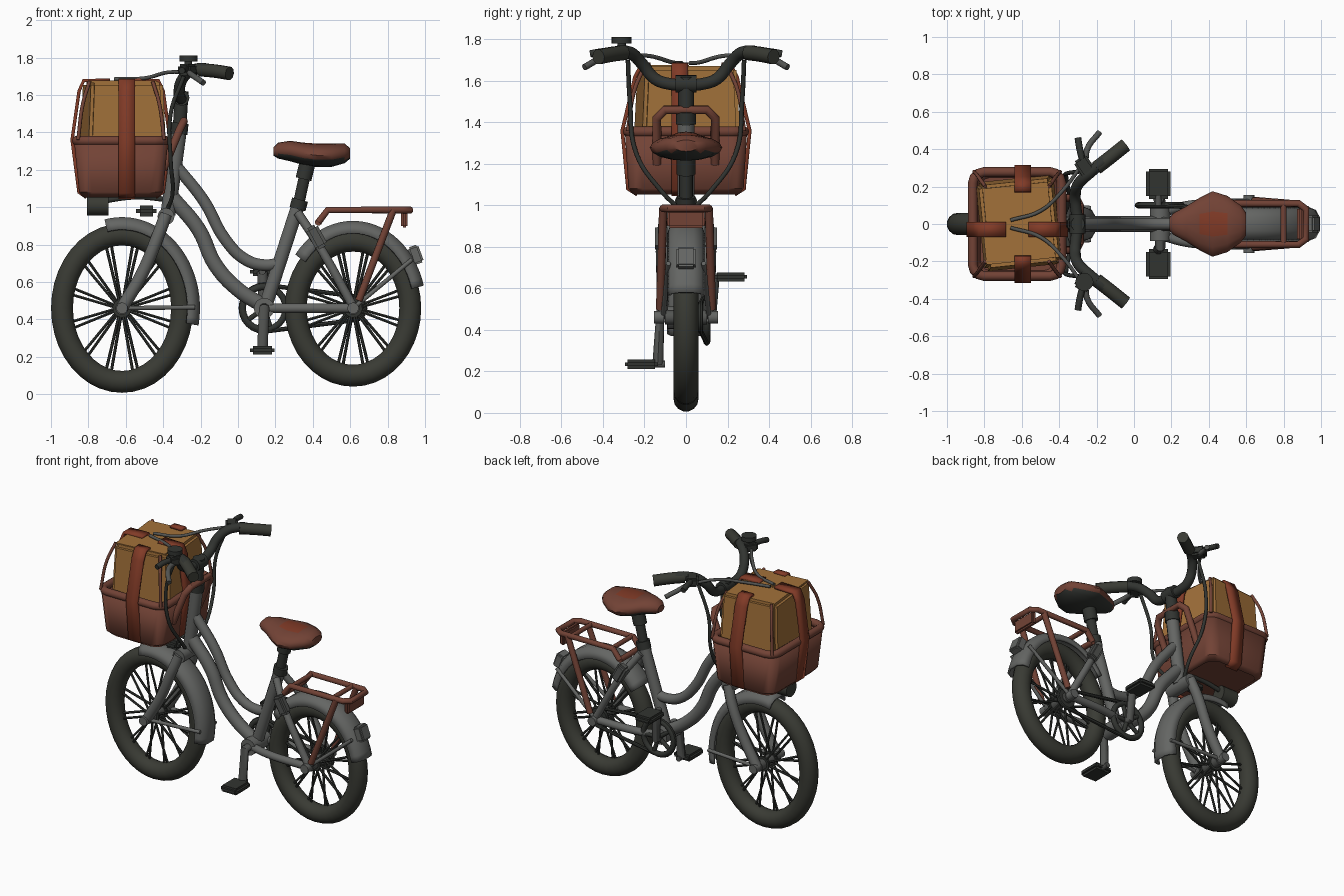
import bpy, bmesh
from math import sin, cos, pi, radians
from mathutils import Vector, Matrix

cube = bpy.data.objects.get("Cube")
if cube:
    bpy.data.objects.remove(cube, do_unlink=True)
parts = []


def material(name, rgb):
    m = bpy.data.materials.new(name)
    m.use_nodes = True
    m.diffuse_color = (*rgb, 1)
    m.node_tree.nodes["Principled BSDF"].inputs["Base Color"].default_value = (*rgb, 1)
    return m


RUBBER = material("dark rubber", (0.041, 0.043, 0.034))
BLACK = material("black metal", (0.031, 0.034, 0.03))
FRAME = material("grey paint", (0.128, 0.132, 0.126))
STEEL = material("dull steel", (0.085, 0.088, 0.083))
LEATHER = material("brown leather", (0.168, 0.055, 0.036))
STRAP = material("red brown strap", (0.22, 0.043, 0.02))
CARD = material("cardboard", (0.36, 0.165, 0.042))


def finish(name, bm, mat):
    bmesh.ops.recalc_face_normals(bm, faces=bm.faces)
    mesh = bpy.data.meshes.new(name)
    bm.to_mesh(mesh)
    bm.free()
    mesh.materials.append(mat)
    ob = bpy.data.objects.new(name, mesh)
    bpy.context.collection.objects.link(ob)
    parts.append(ob)
    return ob


def tube(name, pts, r, mat, closed=False, smooth=True, sides=3):
    """Round tube along a path."""
    cu = bpy.data.curves.new(name, "CURVE")
    cu.dimensions = "3D"
    cu.bevel_depth, cu.bevel_resolution, cu.resolution_u = r, sides, 6
    cu.use_fill_caps = True
    sp = cu.splines.new("BEZIER" if smooth else "POLY")
    if smooth:
        sp.bezier_points.add(len(pts) - 1)
        for p, co in zip(sp.bezier_points, pts):
            p.co = co
            p.handle_left_type = p.handle_right_type = "AUTO"
    else:
        sp.points.add(len(pts) - 1)
        for p, co in zip(sp.points, pts):
            p.co = (*co, 1)
    sp.use_cyclic_u = closed
    cu.materials.append(mat)
    ob = bpy.data.objects.new(name, cu)
    bpy.context.collection.objects.link(ob)
    bpy.ops.object.select_all(action="DESELECT")
    ob.select_set(True)
    bpy.context.view_layer.objects.active = ob
    bpy.ops.object.convert(target="MESH")
    parts.append(bpy.context.view_layer.objects.active)


def box(name, loc, size, mat, bevel=0.01, top=1.0, turn=0, tilt=0):
    """Bevelled box; top scales its upper face."""
    bm = bmesh.new()
    bmesh.ops.create_cube(bm, size=1)
    for v in bm.verts:
        k = top if v.co.z > 0 else 1
        v.co = Vector((v.co.x * size[0] * k, v.co.y * size[1] * k, v.co.z * size[2]))
    bmesh.ops.bevel(bm, geom=bm.edges[:], offset=bevel, segments=2, affect="EDGES")
    bm.transform(Matrix.Translation(loc) @ Matrix.Rotation(turn, 4, "Z") @ Matrix.Rotation(tilt, 4, "Y"))
    return finish(name, bm, mat)


def disc(name, loc, r, depth, mat, axis="Y"):
    bm = bmesh.new()
    bmesh.ops.create_cone(bm, cap_ends=True, segments=20, radius1=r, radius2=r, depth=depth)
    turn = {"X": Matrix.Rotation(pi / 2, 4, "Y"), "Y": Matrix.Rotation(pi / 2, 4, "X"), "Z": Matrix()}[axis]
    bm.transform(Matrix.Translation(loc) @ turn)
    return finish(name, bm, mat)


def loft(name, rings, mat, closed=True, cap=True):
    """Skin a row of matching point rings."""
    bm = bmesh.new()
    rows = [[bm.verts.new(p) for p in ring] for ring in rings]
    n = len(rows[0])
    for a, b in zip(rows, rows[1:]):
        for i in range(n if closed else n - 1):
            j = (i + 1) % n
            bm.faces.new((a[i], a[j], b[j], b[i]))
    if cap:
        bm.faces.new(rows[0])
        bm.faces.new(rows[-1])
    return finish(name, bm, mat)


def thicken(ob, t):
    mod = ob.modifiers.new("thickness", "SOLIDIFY")
    mod.thickness, mod.offset = t, 0


def oval(cx, cz, rx, rz, y=0, n=40):
    return [(cx + rx * cos(2 * pi * i / n), y, cz + rz * sin(2 * pi * i / n)) for i in range(n)]


def wheel(name, cx, cz, rx, rz):
    tube(name + "_tyre", oval(cx, cz, rx - 0.059, rz - 0.059), 0.06, RUBBER, True, False, 5)
    tube(name + "_rim", oval(cx, cz, rx - 0.1, rz - 0.1), 0.018, BLACK, True, False)
    disc(name + "_hub", (cx, 0, cz), 0.035, 0.2, STEEL)
    for s in (-1, 1):
        disc(name + "_flange", (cx, s * 0.045, cz), 0.05, 0.015, BLACK)
        disc(name + "_axle_nut", (cx, s * 0.13, cz), 0.03, 0.05, FRAME)
        for i in range(12):
            a = 2 * pi * (i + s * 0.25) / 12
            b = a + s * 0.08
            tube(name + "_spoke", [(cx + 0.04 * cos(a), s * 0.04, cz + 0.04 * sin(a)),
                 (cx + (rx - 0.1) * cos(b), 0, cz + (rz - 0.1) * sin(b))], 0.008, BLACK, False, False, 1)


def fender(name, cx, cz, rx, rz, a0, a1):
    rings = []
    for i in range(25):
        a = radians(a0 + (a1 - a0) * i / 24)
        rings.append([(cx + (rx - d) * cos(a), y, cz + (rz - d) * sin(a)) for y, d in
                      ((-0.085, 0.06), (-0.07, 0.02), (-0.035, 0), (0.035, 0), (0.07, 0.02), (0.085, 0.06))])
    thicken(loft(name, rings, FRAME, False, False), 0.014)


# Wheels and fenders
FX, RX, HZ = -0.62, 0.615, 0.46
wheel("front_wheel", FX, HZ, 0.38, 0.453)
wheel("rear_wheel", RX, HZ, 0.365, 0.42)
fender("front_fender", FX, HZ, 0.41, 0.48, -11, 103)
fender("rear_fender", RX, HZ, 0.385, 0.46, 15, 142)
box("tail_reflector", (0.95, 0, 0.745), (0.06, 0.09, 0.1), FRAME, tilt=-0.35)

# Frame
tube("head_tube", [(-0.315, 0, 1.4), (-0.375, 0, 0.96)], 0.042, FRAME, smooth=False)
tube("steerer", [(-0.3, 0, 1.62), (-0.315, 0, 1.39)], 0.038, BLACK, smooth=False)
tube("headset", [(-0.31, 0, 1.45), (-0.316, 0, 1.39)], 0.048, BLACK, smooth=False)
tube("top_tube", [(-0.33, 0, 1.22), (-0.18, 0, 1.03), (-0.07, 0, 0.83), (0.04, 0, 0.72),
                  (0.14, 0, 0.69), (0.23, 0, 0.7)], 0.033, FRAME)
tube("down_tube", [(-0.35, 0, 1.05), (-0.21, 0, 0.88), (-0.12, 0, 0.69), (0, 0, 0.56), (0.14, 0, 0.47)], 0.042, FRAME)
tube("seat_tube", [(0.14, 0, 0.45), (0.325, 0, 1.02)], 0.038, FRAME, smooth=False)
tube("seat_post", [(0.32, 0, 1.0), (0.375, 0, 1.25)], 0.032, BLACK, smooth=False)
tube("seat_clamp", [(0.318, 0, 0.99), (0.332, 0, 1.04)], 0.046, BLACK, smooth=False)
tube("upper_post", [(0.35, 0, 1.15), (0.375, 0, 1.25)], 0.045, BLACK, smooth=False)
disc("bottom_bracket", (0.14, 0, 0.46), 0.055, 0.18, FRAME)
disc("crown", (-0.385, 0, 0.95), 0.045, 0.2, FRAME)
for s in (-1, 1):
    tube("fork_leg", [(-0.385, s * 0.09, 0.96), (-0.43, s * 0.11, 0.84), (-0.51, s * 0.11, 0.65),
                      (FX, s * 0.11, HZ)], 0.034, FRAME)
    tube("seat_stay", [(0.32, s * 0.04, 0.97), (0.43, s * 0.1, 0.8), (RX, s * 0.11, 0.47)], 0.024, FRAME)
    tube("chain_stay", [(0.14, s * 0.06, 0.46), (0.3, s * 0.1, 0.46), (RX, s * 0.11, HZ)], 0.026, FRAME)
    tube("front_fender_strut", [(FX, s * 0.11, HZ), (-0.23, s * 0.085, 0.465)], 0.012, FRAME, smooth=False)
    tube("rear_fender_strut", [(RX, s * 0.11, HZ), (0.93, s * 0.085, 0.72)], 0.012, FRAME, smooth=False)
    box("wheel_lock", (0.42, s * 0.12, 0.84), (0.07, 0.06, 0.13), STEEL, 0.015, tilt=-0.5)
box("front_brake", (-0.49, 0, 0.98), (0.11, 0.09, 0.06), BLACK, 0.02)

# Drivetrain on the far side, cranks on both
CX, CY = 0.14, 0.1
tube("chainring", oval(CX, HZ, 0.115, 0.115, CY, 24), 0.018, BLACK, True, False)
for i in range(5):
    a = 2 * pi * i / 5
    tube("ring_arm", [(CX, CY, HZ), (CX + 0.11 * cos(a), CY, HZ + 0.11 * sin(a))], 0.014, BLACK, smooth=False)
disc("sprocket", (RX, CY - 0.03, HZ), 0.065, 0.02, BLACK)
chain = [(CX + 0.125 * cos(radians(a)), CY, HZ + 0.125 * sin(radians(a))) for a in range(90, 271, 15)]
chain += [(RX + 0.065 * cos(radians(a)), CY - 0.03, HZ + 0.065 * sin(radians(a))) for a in range(-90, 91, 30)]
tube("chain", chain, 0.012, BLACK, True, False, 2)
for s, z in ((-1, 0.235), (1, 0.655)):
    tube("crank", [(CX, s * 0.07, HZ), (CX, s * 0.125, HZ), (CX - 0.01, s * 0.135, z)], 0.028,
         STEEL, smooth=False)
    box("pedal", (0.13, s * 0.215, z), (0.13, 0.16, 0.045), BLACK, 0.014)
    tube("pedal_axle", [(0.13, s * 0.1, z), (0.13, s * 0.25, z)], 0.018, STEEL, smooth=False)

# Saddle with worn red crown and dark underside
rings = []
for x, w, hi, lo in ((0.19, 0.035, 1.32, 1.275), (0.215, 0.06, 1.345, 1.26), (0.28, 0.095, 1.355, 1.245),
                     (0.35, 0.14, 1.345, 1.225), (0.42, 0.175, 1.34, 1.215), (0.5, 0.15, 1.34, 1.215),
                     (0.57, 0.1, 1.34, 1.235), (0.6, 0.06, 1.315, 1.26)):
    rings.append([(x, w * cos(t), (hi + lo) / 2 + (hi - lo) / 2 * sin(t))
                  for t in [2 * pi * i / 16 for i in range(16)]])
saddle = loft("saddle", rings, LEATHER)
saddle.data.materials.append(BLACK)
saddle.data.materials.append(STRAP)
for f in saddle.data.polygons:
    if f.normal.z < -0.6:
        f.material_index = 1
    elif f.normal.z > 0.8 and abs(f.center.y) < 0.06 and 0.33 < f.center.x < 0.5:
        f.material_index = 2

# Rear rack
R = 0.11
tube("rack_loop", [(0.43, -R, 0.92), (0.48, -R, 0.985), (0.88, -R, 0.985), (0.92, -R + 0.03, 0.985),
                   (0.92, R - 0.03, 0.985), (0.88, R, 0.985), (0.48, R, 0.985), (0.43, R, 0.92)],
     0.019, LEATHER, smooth=False)
for x in (0.49, 0.8):
    tube("rack_crossbar", [(x, -R, 0.985), (x, R, 0.985)], 0.016, LEATHER, smooth=False)
tube("rack_front_bar", [(0.43, -R, 0.92), (0.43, R, 0.92)], 0.019, LEATHER, smooth=False)
for s in (-1, 1):
    tube("rack_stay", [(0.83, s * R, 0.985), (0.645, s * 0.125, 0.5)], 0.02, LEATHER, smooth=False)
box("rack_reflector", (0.89, 0, 0.935), (0.035, 0.18, 0.09), LEATHER)


# Basket, carton and straps
def outline(cx, hx, hy, z, c=0.06):
    pts = []
    for q, (sx, sy) in enumerate(((1, 1), (-1, 1), (-1, -1), (1, -1))):
        for k in range(4):
            a = pi / 2 * (q + k / 3)
            pts.append((cx + sx * (hx - c) + c * cos(a), sy * (hy - c) + c * sin(a), z))
    return pts


BX = -0.625
basket = loft("basket", [outline(BX, 0.19, 0.245, 1.06), outline(BX, 0.215, 0.268, 1.085),
                         outline(BX, 0.24, 0.283, 1.35)], LEATHER, True, False)
thicken(basket, 0.022)
loft("basket_floor", [outline(BX, 0.19, 0.245, 1.06), outline(BX, 0.2, 0.255, 1.08)], LEATHER)
tube("basket_rim", outline(BX, 0.237, 0.278, 1.355), 0.026, LEATHER, True, False)
box("carton", (-0.615, 0.005, 1.47), (0.42, 0.48, 0.4), CARD, 0.018, 0.92, radians(6))
box("carton_flap", (-0.62, -0.1, 1.67), (0.36, 0.2, 0.012), CARD, 0.004, 1, radians(6))
tube("basket_hoop", [(-0.4, -0.14, 1.2), (-0.31, -0.14, 1.42), (-0.29, -0.1, 1.46), (-0.29, 0.1, 1.46),
                     (-0.31, 0.14, 1.42), (-0.4, 0.14, 1.2)], 0.022, LEATHER, smooth=False)


def strap(name, path, wide):
    thicken(loft(name, [[Vector(p) - Vector(wide), Vector(p) + Vector(wide)] for p in path],
                 STRAP, False, False), 0.018)


for s in (-1, 1):
    strap("side_strap", [(-0.595, s * y, z) for y, z in
                         ((0.235, 1.052), (0.28, 1.08), (0.307, 1.36), (0.245, 1.62), (0.215, 1.677), (0.17, 1.68))],
          (0.043, 0, 0))
    strap("end_strap", [(BX + s * x, -0.03, z) for x, z in
                        ((0.185, 1.052), (0.226, 1.08), (0.262, 1.36), (0.225, 1.62), (0.2, 1.677), (0.06, 1.68))],
          (0, 0.04, 0))
    for t in (-1, 1):
        tube("cord", [(BX + t * 0.17, s * 0.2, 1.67), (BX + t * 0.205, s * 0.25, 1.55),
                      (BX + t * 0.23, s * 0.28, 1.36)], 0.01, LEATHER)
tube("headlight_bracket", [(-0.74, 0, 1.03), (-0.55, 0, 1.055), (-0.37, 0, 1.04)], 0.015, BLACK)
disc("headlight", (-0.75, 0, 1.01), 0.055, 0.115, RUBBER, "X")

# Handlebar, grips, levers and cables
side = [(-0.31, 0.08, 1.585), (-0.315, 0.15, 1.61), (-0.3, 0.21, 1.68), (-0.24, 0.27, 1.735), (-0.06, 0.41, 1.715)]
tube("handlebar", [(x, -y, z) for x, y, z in reversed(side)] + [(-0.3, 0, 1.58)] + side, 0.03, BLACK)
disc("stem_clamp", (-0.302, 0, 1.585), 0.042, 0.1, BLACK)
for s in (-1, 1):
    tube("grip", [(-0.2, s * 0.3, 1.735), (-0.12, s * 0.362, 1.727), (-0.045, s * 0.422, 1.715)], 0.037, RUBBER)
    box("lever_mount", (-0.265, s * 0.31, 1.735), (0.08, 0.1, 0.06), BLACK, 0.012, 1, s * 0.6)
    tube("brake_lever", [(-0.26, s * 0.32, 1.72), (-0.25, s * 0.4, 1.71), (-0.185, s * 0.49, 1.665)], 0.016, STEEL)
    tube("shifter", [(-0.27, s * 0.32, 1.74), (-0.29, s * 0.4, 1.74), (-0.3, s * 0.46, 1.73)], 0.018, BLACK)
    tube("upper_cable", [(-0.27, s * 0.33, 1.72), (-0.38, s * 0.18, 1.72), (-0.5, s * 0.07, 1.69),
                         (-0.66, s * 0.02, 1.685)], 0.01, STEEL)
    tube("lower_cable", [(-0.29, s * 0.28, 1.7), (-0.36, s * 0.27, 1.5), (-0.36, s * 0.24, 1.25),
                         (-0.35, s * 0.12, 1.07), (-0.38, s * 0.03, 0.98)], 0.011, BLACK)
disc("bell", (-0.265, -0.31, 1.795), 0.048, 0.03, BLACK, "Z")
disc("bell_post", (-0.265, -0.31, 1.77), 0.02, 0.05, BLACK, "Z")

# Smooth shading with crisp edges
bpy.ops.object.select_all(action="DESELECT")
for ob in parts:
    ob.select_set(True)
bpy.context.view_layer.objects.active = parts[0]
bpy.ops.object.shade_smooth_by_angle(angle=radians(40))
